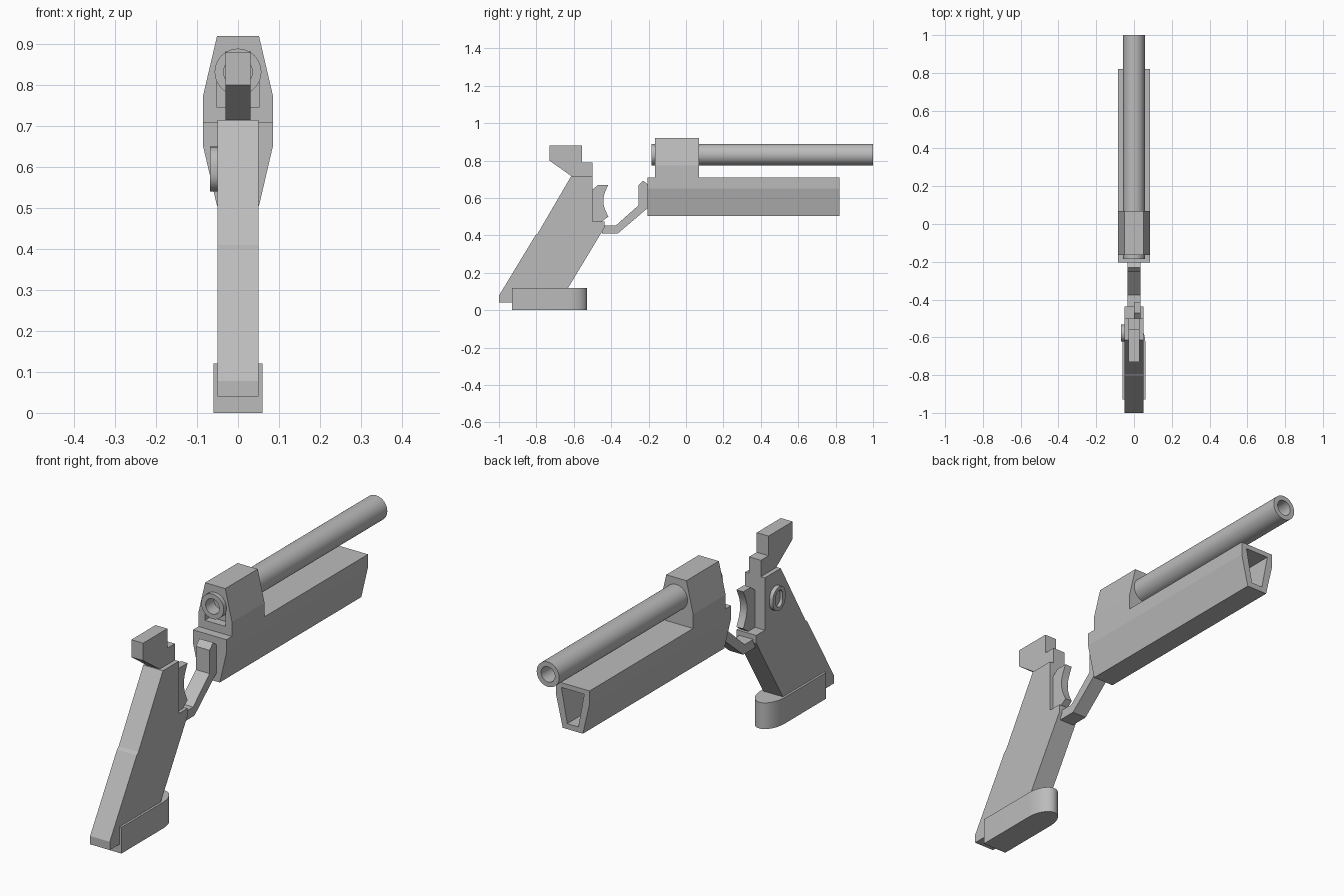
import bpy, bmesh
from math import sin, cos, pi, radians
from mathutils import Vector

cube = bpy.data.objects.get("Cube")
if cube:
    bpy.data.objects.remove(cube, do_unlink=True)

GREY = (0.5, 0.5, 0.5, 1)
steel = bpy.data.materials.new("plain grey")
steel.use_nodes = True
steel.diffuse_color = GREY
steel.node_tree.nodes["Principled BSDF"].inputs["Base Color"].default_value = GREY


def prism(name, outline, axis, lo, hi):
    """Extrude a flat outline along one axis, from lo to hi."""
    place = {"x": lambda a, b, d: (d, a, b),
             "y": lambda a, b, d: (a, d, b),
             "z": lambda a, b, d: (a, b, d)}[axis]
    bm = bmesh.new()
    face = bm.faces.new([bm.verts.new(place(a, b, lo)) for a, b in outline])
    new = bmesh.ops.extrude_face_region(bm, geom=[face])["geom"]
    bmesh.ops.translate(bm, vec=Vector(place(0, 0, hi - lo)),
                        verts=[g for g in new if isinstance(g, bmesh.types.BMVert)])
    bmesh.ops.recalc_face_normals(bm, faces=bm.faces)
    mesh = bpy.data.meshes.new(name)
    bm.to_mesh(mesh)
    bm.free()
    obj = bpy.data.objects.new(name, mesh)
    bpy.context.collection.objects.link(obj)
    mesh.materials.append(steel)
    return obj


def select(obj):
    bpy.ops.object.select_all(action="DESELECT")
    obj.select_set(True)
    bpy.context.view_layer.objects.active = obj


def combine(obj, cutter, operation="DIFFERENCE"):
    cutter.hide_render = True
    mod = obj.modifiers.new("cut", "BOOLEAN")
    mod.operation, mod.object, mod.solver = operation, cutter, "EXACT"
    select(obj)
    bpy.ops.object.modifier_apply(modifier=mod.name)
    bpy.data.objects.remove(cutter, do_unlink=True)


def smooth(obj):
    select(obj)
    bpy.ops.object.shade_smooth_by_angle(angle=radians(35))


def mirrored(half):
    return half + [(-a, b) for a, b in reversed(half)]


def ring(cx, cz, r, n=40):
    return [(cx + r * cos(2 * pi * i / n), cz + r * sin(2 * pi * i / n)) for i in range(n)]


def slot(cy, cz, r, straight, n=12):
    """Upright rounded slot outline."""
    return [(cy + r * cos(pi * i / n + side), cz + (straight if side == 0 else -straight)
             + r * sin(pi * i / n + side)) for side in (0, pi) for i in range(n + 1)]


# Frame: side profile trimmed to a six-sided cross-section
frame = prism("frame", [(-0.205, 0.505), (0.82, 0.505), (0.82, 0.71), (0.07, 0.71),
                        (0.07, 0.92), (-0.165, 0.92), (-0.165, 0.71), (-0.205, 0.71)],
              "x", -0.2, 0.2)
section = mirrored([(0.05, 0.5), (0.085, 0.65), (0.085, 0.775), (0.05, 0.925)])
combine(frame, prism("section_cutter", section, "y", -0.5, 1.1), "INTERSECT")
cavity = mirrored([(0.028, 0.53), (0.058, 0.688)])
combine(frame, prism("cavity_cutter", cavity, "y", 0.1, 0.9))
recess = mirrored([(0.052, 0.747), (0.052, 0.835), (0.03, 0.882)])
combine(frame, prism("recess_cutter", recess, "y", -0.3, -0.125))

# Hollow barrel
barrel = prism("barrel", ring(0, 0.832, 0.057), "y", -0.185, 1.0)
combine(barrel, prism("bore_cutter", ring(0, 0.832, 0.035), "y", -0.3, 1.1))
smooth(barrel)

# Slanted grip with a small step in its back edge
prism("grip", [(-0.93, 0), (-0.63, 0), (-0.63, 0.12), (-0.437, 0.44), (-0.437, 0.475),
               (-0.5, 0.475), (-0.5, 0.715), (-0.615, 0.715), (-0.793, 0.41),
               (-0.805, 0.4), (-1.0, 0.078), (-1.0, 0.04), (-0.93, 0.04)],
      "x", -0.05, 0.05)

# Grip base with a rounded toe
toe = [(0.06 * cos(pi * i / 24), -0.63 + 0.1 * sin(pi * i / 24)) for i in range(25)]
smooth(prism("grip_base", toe + [(-0.06, -0.93), (0.06, -0.93)], "z", 0, 0.12))

# Hammer
prism("hammer", [(-0.61, 0.715), (-0.5, 0.715), (-0.5, 0.79), (-0.555, 0.79),
                 (-0.555, 0.88), (-0.73, 0.88), (-0.73, 0.8)], "x", -0.03, 0.03)

# Trigger with a hollow front edge
hollow = [(-0.415 - 0.027 * sin(pi * i / 10), 0.5 + 0.17 * i / 10) for i in range(11)]
smooth(prism("trigger", [(-0.5, 0.475), (-0.45, 0.475)] + hollow
             + [(-0.47, 0.67), (-0.5, 0.645)], "x", 0, 0.035))

# Bent strap joining the grip to the frame
prism("trigger_guard", [(-0.45, 0.41), (-0.365, 0.41), (-0.2, 0.55), (-0.2, 0.67),
                        (-0.23, 0.693), (-0.255, 0.667), (-0.255, 0.56),
                        (-0.375, 0.453), (-0.45, 0.453)], "x", -0.035, 0.035)

# Raised slotted button on the right side
button = prism("side_button", slot(-0.578, 0.595, 0.045, 0.01), "x", -0.068, -0.05)
combine(button, prism("button_cutter", slot(-0.578, 0.595, 0.024, 0.014), "x", -0.1, -0.054))
smooth(button)
